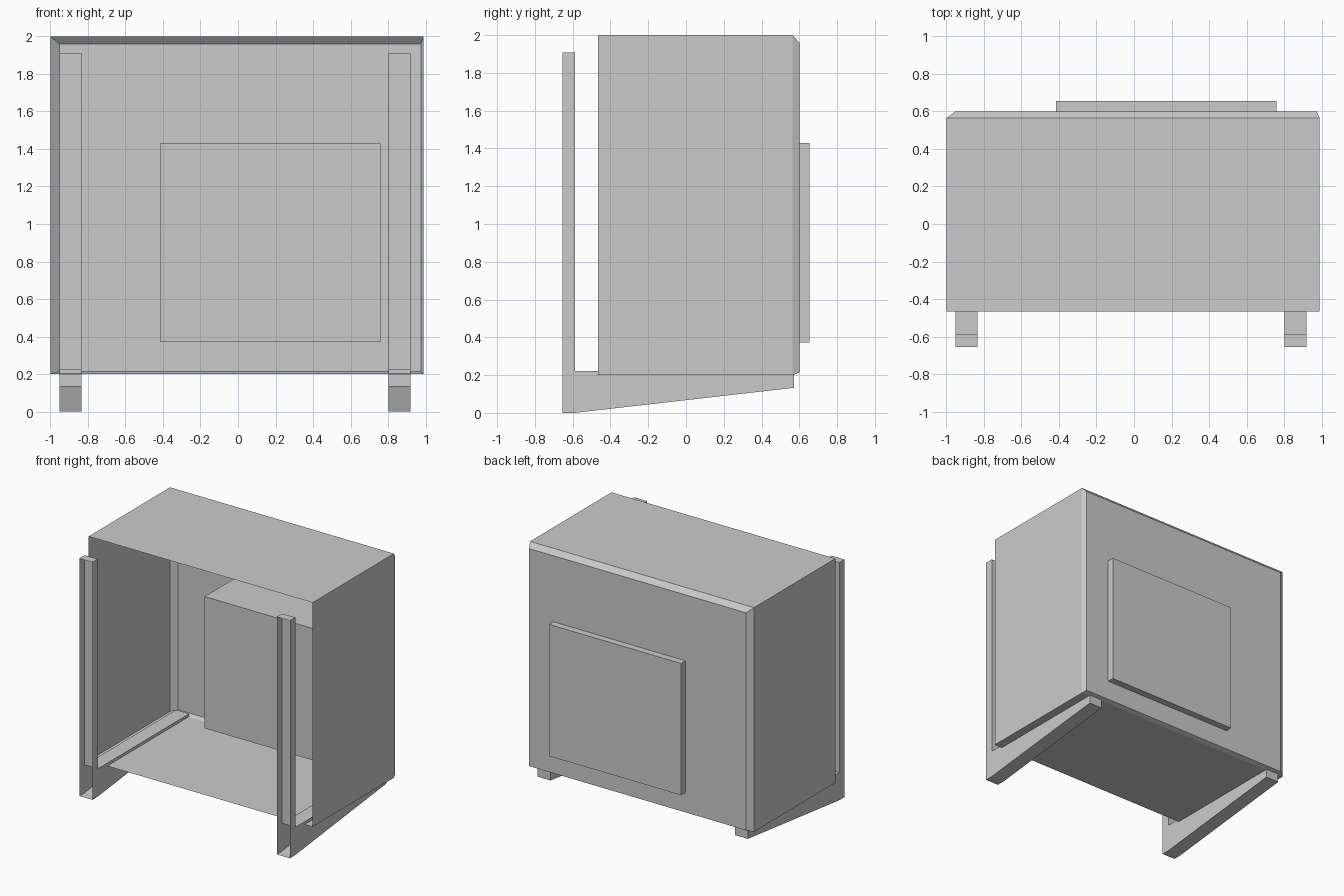
import bpy, bmesh

if "Cube" in bpy.data.objects:
    bpy.data.objects.remove(bpy.data.objects["Cube"])


def finish(name, bm):
    bmesh.ops.recalc_face_normals(bm, faces=bm.faces)
    mesh = bpy.data.meshes.new(name)
    bm.to_mesh(mesh)
    bm.free()
    obj = bpy.data.objects.new(name, mesh)
    bpy.context.collection.objects.link(obj)
    return obj


def loft(name, rings, cap_start=True):
    """Skin a list of matching rings; the first ring may stay open."""
    bm = bmesh.new()
    loops = [[bm.verts.new(p) for p in ring] for ring in rings]
    for a, b in zip(loops, loops[1:]):
        for i in range(len(a)):
            j = (i + 1) % len(a)
            bm.faces.new((a[i], a[j], b[j], b[i]))
    if cap_start:
        bm.faces.new(loops[0])
    bm.faces.new(loops[-1])
    return finish(name, bm)


def rect(x0, x1, y, z0, z1):
    return [(x0, y, z0), (x1, y, z0), (x1, y, z1), (x0, y, z1)]


# Thin cabinet shell, open at the front, bevelled around the back
loft("cabinet_shell", [rect(-1.0, 0.99, -0.467, 0.2, 2.0),
                       rect(-1.0, 0.99, 0.565, 0.2, 2.0),
                       rect(-0.953, 0.975, 0.6, 0.213, 1.96)], cap_start=False)

# Block set through the back panel
loft("back_unit", [rect(-0.415, 0.76, 0.17, 0.372, 1.43),
                   rect(-0.415, 0.76, 0.655, 0.372, 1.43)])

# L-shaped supports: upright plus tapered foot, with an open front side
profile = [(-0.655, 0), (-0.59, 0), (0.573, 0.133), (0.573, 0.223),
           (-0.587, 0.223), (-0.587, 1.908), (-0.655, 1.908)]
for side, x0, x1 in (("left", -0.951, -0.835), ("right", 0.803, 0.92)):
    support = loft(side + "_support", [[(x, y, z) for y, z in profile] for x in (x0, x1)])
    bm = bmesh.new()
    bm.from_mesh(support.data)
    front = [f for f in bm.faces if all(v.co.y < -0.65 for v in f.verts)]
    bmesh.ops.delete(bm, geom=front, context='FACES_ONLY')
    bm.to_mesh(support.data)
    bm.free()
